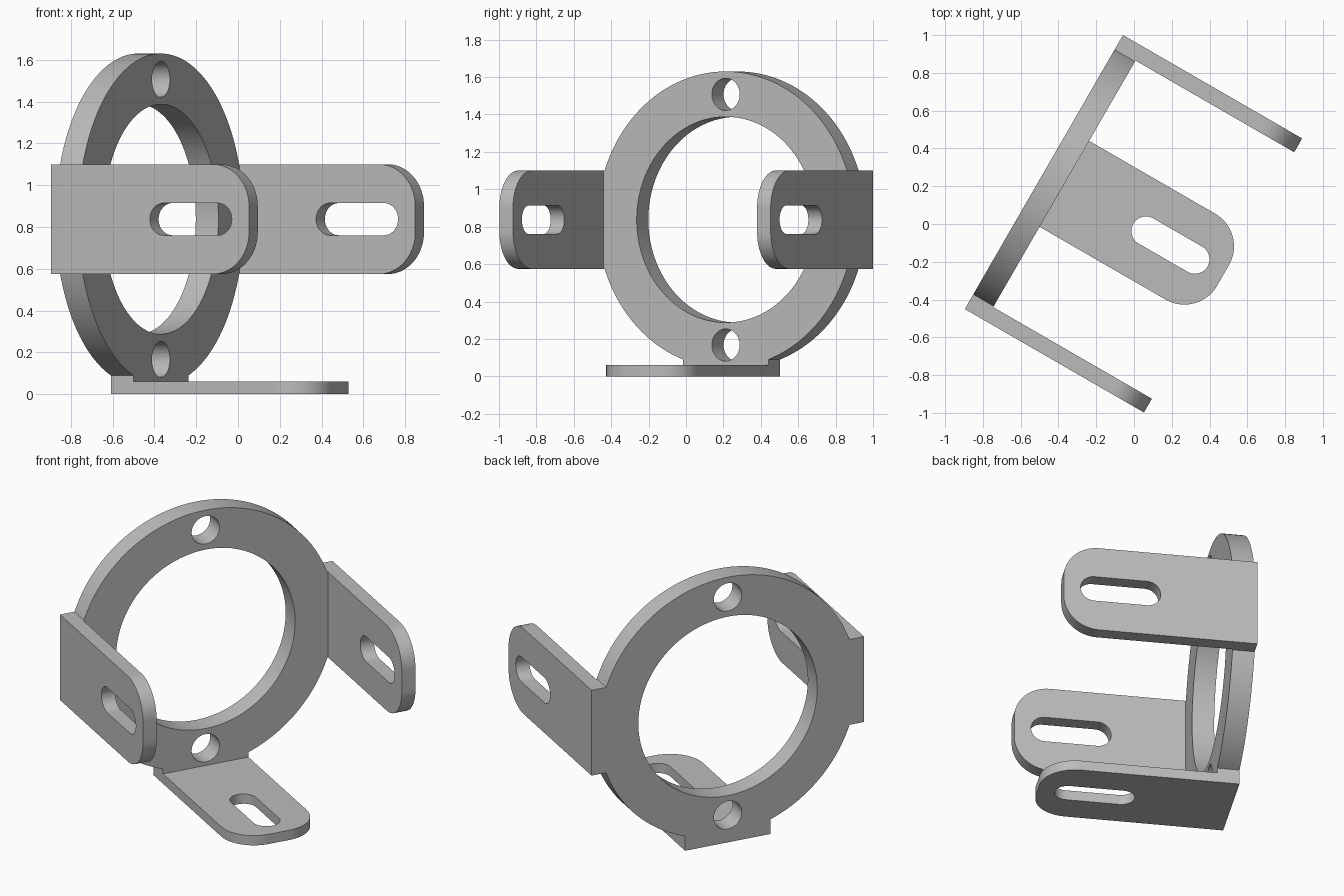
import bpy, bmesh, math
from mathutils import Matrix, Vector

cube = bpy.data.objects.get("Cube")
if cube:
    bpy.data.objects.remove(cube, do_unlink=True)

# Main dimensions
HALF = 0.8375        # ring centre to outer faces of the tabs
RADIUS, BORE = 0.7925, 0.55
DEPTH = 0.125        # ring thickness
WIDTH = 0.2625       # half width of the arms
LENGTH, CORNER = 1.095, 0.2

# Bracket axes: arms point along u, ring lies across v
u = Vector((math.cos(math.pi / 6), -0.5, 0))
v = Vector((0.5, math.cos(math.pi / 6), 0))
up = Vector((0, 0, 1))
centre = Vector((-0.477, 0.275, HALF))

grey = bpy.data.materials.new("plain grey")
grey.use_nodes = True
grey.diffuse_color = (0.5, 0.5, 0.5, 1)
grey.node_tree.nodes["Principled BSDF"].inputs["Base Color"].default_value = (0.5, 0.5, 0.5, 1)


def arc(cx, cy, r, start, end, steps=24):
    angles = [math.radians(start + (end - start) * i / steps) for i in range(steps + 1)]
    return [(cx + r * math.cos(a), cy + r * math.sin(a)) for a in angles]


def circle(cx, cy, r, steps):
    return arc(cx, cy, r, 0, 360, steps)[:-1]


def plate(name, outlines, thickness, origin, x_axis, y_axis):
    """Extrude an outline with holes, centred on origin."""
    curve = bpy.data.curves.new(name, "CURVE")
    curve.dimensions = "2D"
    curve.fill_mode = "BOTH"
    curve.extrude = thickness / 2
    for points in outlines:
        spline = curve.splines.new("POLY")
        spline.points.add(len(points) - 1)
        for p, (x, y) in zip(spline.points, points):
            p.co = (x, y, 0, 1)
        spline.use_cyclic_u = True
    temp = bpy.data.objects.new(name + " outline", curve)
    bpy.context.collection.objects.link(temp)
    graph = bpy.context.evaluated_depsgraph_get()
    mesh = bpy.data.meshes.new_from_object(temp.evaluated_get(graph))
    bpy.data.objects.remove(temp, do_unlink=True)

    # Weld caps to walls
    bm = bmesh.new()
    bm.from_mesh(mesh)
    bmesh.ops.remove_doubles(bm, verts=bm.verts, dist=0.0001)
    bmesh.ops.recalc_face_normals(bm, faces=bm.faces)
    bm.to_mesh(mesh)
    bm.free()
    mesh.materials.clear()
    mesh.materials.append(grey)

    obj = bpy.data.objects.new(name, mesh)
    bpy.context.collection.objects.link(obj)
    axes = Matrix((x_axis, y_axis, x_axis.cross(y_axis))).transposed().to_4x4()
    obj.matrix_world = Matrix.Translation(origin) @ axes
    bpy.ops.object.select_all(action="DESELECT")
    obj.select_set(True)
    bpy.context.view_layer.objects.active = obj
    bpy.ops.object.shade_smooth_by_angle(angle=math.radians(30))
    return obj


# Ring with square tabs at both sides and the bottom
t = math.degrees(math.asin(WIDTH / RADIUS))
outline = arc(0, 0, RADIUS, t, 180 - t, 72)
outline += [(-HALF, WIDTH), (-HALF, -WIDTH)]
outline += arc(0, 0, RADIUS, 180 + t, 270 - t)
outline += [(-WIDTH, -HALF), (WIDTH, -HALF)]
outline += arc(0, 0, RADIUS, 270 + t, 360 - t)
outline += [(HALF, -WIDTH), (HALF, WIDTH)]
holes = [circle(0, 0, BORE, 128)] + [circle(0, s * 0.67, 0.086, 48) for s in (-1, 1)]
plate("ring", [outline] + holes, DEPTH, centre + u * DEPTH / 2, v, up)

# Slotted arms with rounded outer corners
e, w = LENGTH - CORNER, WIDTH - CORNER
arm = [(DEPTH, WIDTH), (DEPTH, -WIDTH)]
arm += arc(e, -w, CORNER, -90, 0) + arc(e, w, CORNER, 0, 90)
slot = arc(0.624, 0, 0.077, 90, 270) + arc(0.923, 0, 0.077, -90, 90)

SIDE, BASE = 0.084, 0.06
for name, s in (("left_arm", 1), ("right_arm", -1)):
    plate(name, [arm, slot], SIDE, centre + v * s * (HALF - SIDE / 2), u, up)
plate("bottom_arm", [arm, slot], BASE, centre - up * (HALF - BASE / 2), u, v)
